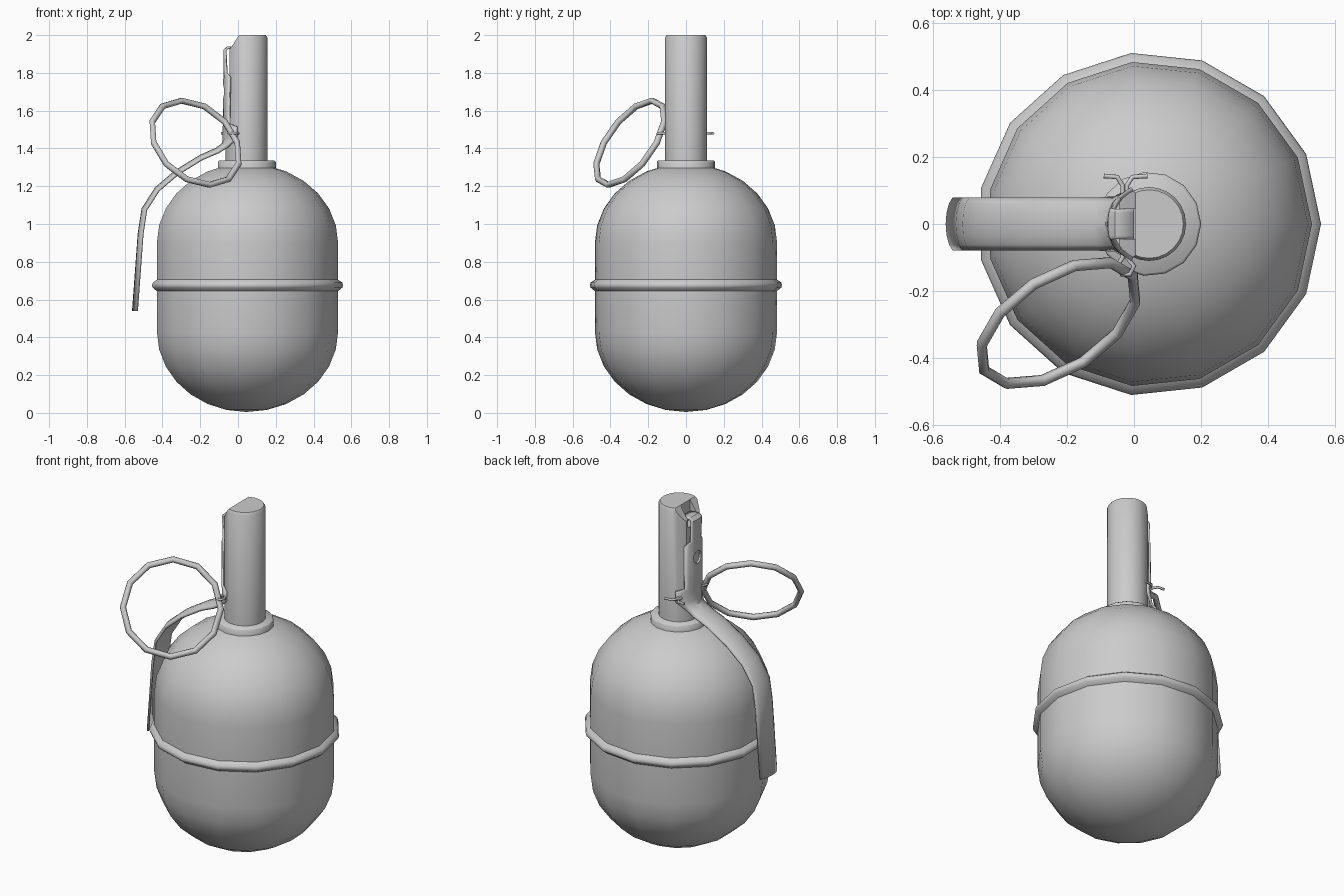
import bpy, bmesh
from math import sin, cos, pi, radians
from mathutils import Vector

if "Cube" in bpy.data.objects:
    bpy.data.objects.remove(bpy.data.objects["Cube"])

CX = 0.045  # axis of the body and neck


def finish(name, bm, angle=50):
    bmesh.ops.recalc_face_normals(bm, faces=bm.faces)
    me = bpy.data.meshes.new(name)
    bm.to_mesh(me)
    bm.free()
    ob = bpy.data.objects.new(name, me)
    bpy.context.collection.objects.link(ob)
    if angle:
        bpy.ops.object.select_all(action='DESELECT')
        bpy.context.view_layer.objects.active = ob
        ob.select_set(True)
        bpy.ops.object.shade_smooth_by_angle(angle=radians(angle))
    return ob


def lathe(name, profile, sides, cx=CX, angle=50):
    bm = bmesh.new()
    vs = [bm.verts.new((cx + r, 0, z)) for r, z in profile]
    es = [bm.edges.new(p) for p in zip(vs, vs[1:])]
    bmesh.ops.spin(bm, geom=vs + es, cent=(cx, 0, 0), axis=(0, 0, 1),
                   angle=2 * pi, steps=sides, use_duplicate=False)
    bmesh.ops.remove_doubles(bm, verts=bm.verts, dist=1e-4)
    return finish(name, bm, angle)


def prism(name, pts, half):
    # xz outline extruded along y
    bm = bmesh.new()
    f = bm.faces.new([bm.verts.new((x, -half, z)) for x, z in pts])
    r = bmesh.ops.extrude_face_region(bm, geom=[f])
    bmesh.ops.translate(bm, vec=(0, 2 * half, 0),
                        verts=[v for v in r['geom'] if isinstance(v, bmesh.types.BMVert)])
    ob = finish(name, bm, 0)
    ob.hide_render = True
    ob.hide_set(True)
    return ob


def cut(ob, cutter):
    m = ob.modifiers.new('cut', 'BOOLEAN')
    m.operation = 'DIFFERENCE'
    m.solver = 'EXACT'
    m.object = cutter


# Egg-shaped body with a seam rim
R, N = 0.485, 7
lower = [(R * sin(i * pi / 2 / N), 0.43 - 0.425 * cos(i * pi / 2 / N)) for i in range(N + 1)]
upper = [(R * cos(i * pi / 2 / N), 0.9 + 0.42 * sin(i * pi / 2 / N)) for i in range(N + 1)]
lower[0] = (0, lower[0][1])
upper[-1] = (0, upper[-1][1])
rim = [(R, 0.645), (0.507, 0.662), (0.512, 0.675), (0.507, 0.69), (R, 0.705)]
lathe('body', lower + rim + upper, 15)

# Neck collar
lathe('collar', [(0, 1.28), (0.155, 1.28), (0.155, 1.328), (0.148, 1.335), (0, 1.335)], 15)

# Fuse tube, stepped and slotted on the lever side
tube = lathe('fuse_tube', [(0, 1.3), (0.11, 1.3), (0.11, 1.988), (0.102, 2.0), (0, 2.0)], 24)
cut(tube, prism('step_cutter', [(0.005, 2.1), (0.005, 2.0), (-0.03, 1.945), (-0.045, 1.925),
                                (-0.045, 1.5), (-0.2, 1.5), (-0.2, 2.1)], 0.2))
cut(tube, prism('slot_cutter', [(0.005, 2.1), (0.005, 1.88), (-0.2, 1.88), (-0.2, 2.1)], 0.045))

# Safety lever: curved strip swept along its side profile (x, z, half width, crown)
stations = [
    (0.0, 1.93, 0.044, 0.001), (-0.055, 1.935, 0.044, 0.002), (-0.072, 1.92, 0.046, 0.006),
    (-0.07, 1.80, 0.046, 0.01), (-0.072, 1.78, 0.078, 0.03), (-0.074, 1.53, 0.078, 0.03),
    (-0.075, 1.515, 0.105, 0.07), (-0.075, 1.455, 0.105, 0.07), (-0.08, 1.425, 0.078, 0.03),
    (-0.115, 1.398, 0.076, 0.022), (-0.2, 1.36, 0.076, 0.02), (-0.33, 1.28, 0.076, 0.02),
    (-0.435, 1.19, 0.076, 0.02), (-0.505, 1.08, 0.076, 0.02), (-0.525, 0.95, 0.076, 0.02),
    (-0.555, 0.54, 0.076, 0.02)]
bm = bmesh.new()
rows = []
A = radians(70)
for i, (x, z, w, d) in enumerate(stations):
    a, b = stations[max(i - 1, 0)], stations[min(i + 1, len(stations) - 1)]
    t = Vector((b[0] - a[0], 0, b[1] - a[1])).normalized()
    if 3 <= i <= 7:
        t = Vector((0, 0, -1))
    n = Vector((t.z, 0, -t.x))
    row = []
    for k in range(-3, 4):
        s = A * k / 3
        p = Vector((x, w * sin(s) / sin(A), z)) - n * d * (1 - cos(s)) / (1 - cos(A))
        row.append(bm.verts.new(p))
    rows.append(row)
for r0, r1 in zip(rows, rows[1:]):
    for k in range(6):
        bm.faces.new((r0[k], r0[k + 1], r1[k + 1], r1[k]))
lever = finish('safety_lever', bm, 40)
sol = lever.modifiers.new('thickness', 'SOLIDIFY')
sol.thickness = 0.012
sol.offset = 0

# Round hole in the upper lever
bpy.ops.mesh.primitive_cylinder_add(vertices=12, radius=0.036, depth=0.1,
                                    location=(-0.09, 0, 1.7), rotation=(0, pi / 2, 0))
hole = bpy.context.object
hole.name = 'hole_cutter'
hole.hide_render = True
hole.hide_set(True)
cut(lever, hole)

# Pull ring, tilted
q = Vector((0.45, -0.71, 0.52)).to_track_quat('Z', 'Y')
bpy.ops.mesh.primitive_torus_add(major_segments=12, minor_segments=6, major_radius=0.262,
                                 minor_radius=0.017, location=(-0.225, -0.295, 1.43),
                                 rotation=q.to_euler())
bpy.context.object.name = 'pull_ring'
bpy.ops.object.shade_smooth_by_angle(angle=radians(65))

# Split pin: eye around the ring, two legs splayed at the back
path = [(0.04, 0.143), (-0.005, 0.14), (-0.021, 0.115), (-0.021, -0.1), (0.0, -0.125),
        (-0.012, -0.15), (-0.036, -0.15), (-0.05, -0.125), (-0.034, -0.1),
        (-0.034, 0.115), (-0.05, 0.14), (-0.09, 0.143)]
cu = bpy.data.curves.new('split_pin', 'CURVE')
cu.dimensions = '3D'
cu.bevel_depth = 0.007
cu.bevel_resolution = 1
cu.use_fill_caps = True
sp = cu.splines.new('POLY')
sp.points.add(len(path) - 1)
for i, (p, (x, y)) in enumerate(zip(sp.points, path)):
    p.co = (x, y, 1.48, 1)
bpy.context.collection.objects.link(bpy.data.objects.new('split_pin', cu))
